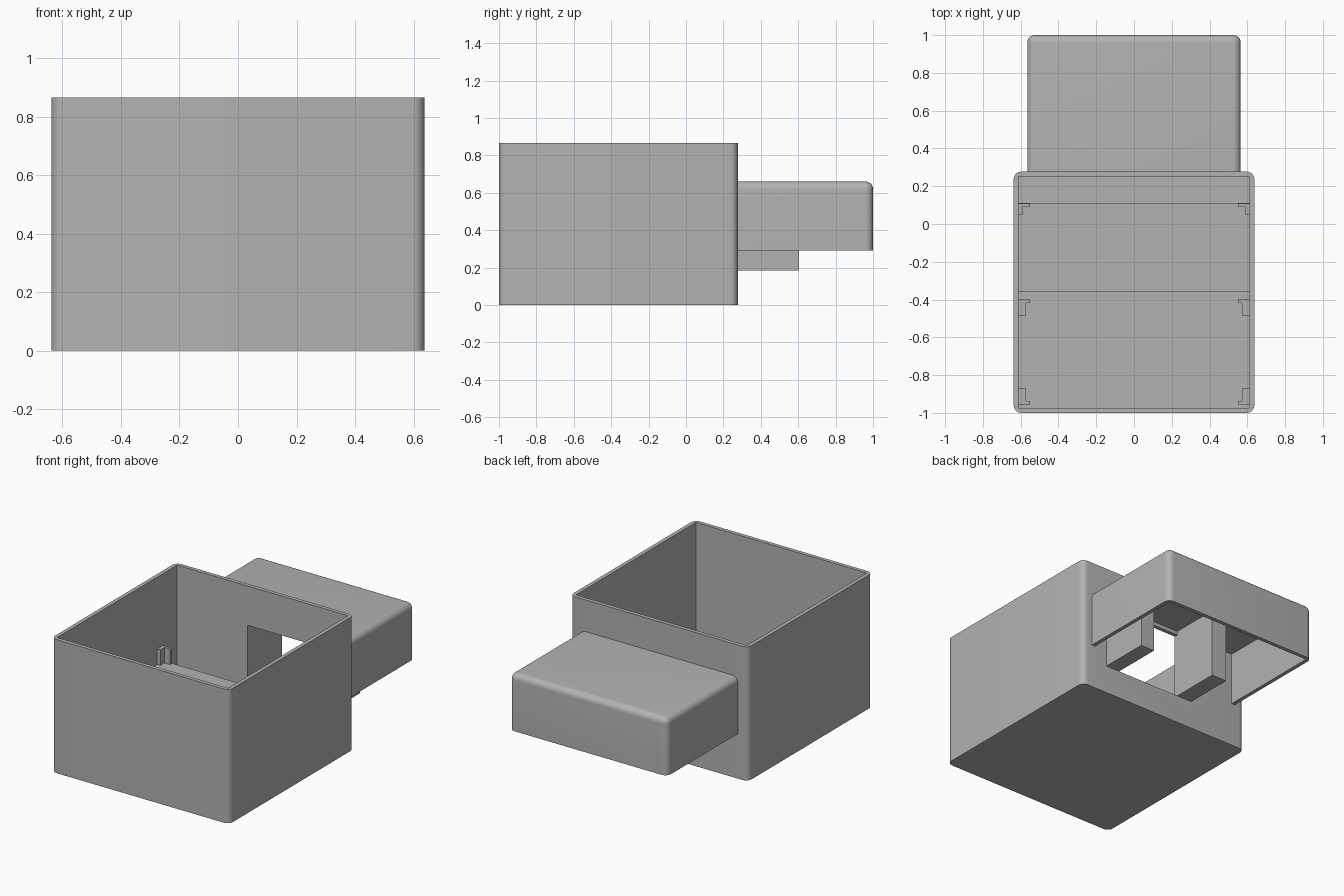
import bpy, bmesh
from mathutils import Vector

cube = bpy.data.objects.get("Cube")
if cube:
    bpy.data.objects.remove(cube, do_unlink=True)

GREY = (0.45, 0.45, 0.45, 1)
mat = bpy.data.materials.new("light grey plastic")
mat.use_nodes = True
mat.diffuse_color = GREY
mat.node_tree.nodes["Principled BSDF"].inputs["Base Color"].default_value = GREY

WALL = 0.025


def block(name, lo, hi, rounded=None, radius=0.04):
    """Box between two corners; edges chosen by the rounded rule are bevelled."""
    lo, hi = Vector(lo), Vector(hi)
    bm = bmesh.new()
    bmesh.ops.create_cube(bm, size=1)
    for v in bm.verts:
        v.co = (lo + hi) / 2 + v.co * (hi - lo)
    if rounded:
        edges = [e for e in bm.edges if rounded(*[v.co for v in e.verts])]
        bmesh.ops.bevel(bm, geom=edges, offset=radius, segments=8,
                        profile=0.5, affect='EDGES')
    mesh = bpy.data.meshes.new(name)
    bm.to_mesh(mesh)
    bm.free()
    mesh.materials.append(mat)
    ob = bpy.data.objects.new(name, mesh)
    bpy.context.collection.objects.link(ob)
    return ob


def cut(ob, lo, hi):
    """Subtract a box and remove the cutter."""
    cutter = block("cutter", lo, hi)
    mod = ob.modifiers.new("cut", 'BOOLEAN')
    mod.operation, mod.object, mod.solver = 'DIFFERENCE', cutter, 'EXACT'
    bpy.context.view_layer.objects.active = ob
    bpy.ops.object.modifier_apply(modifier=mod.name)
    bpy.data.objects.remove(cutter, do_unlink=True)


def smooth(ob):
    bpy.ops.object.select_all(action='DESELECT')
    ob.select_set(True)
    bpy.context.view_layer.objects.active = ob
    bpy.ops.object.shade_smooth_by_angle()


def upright(a, b):
    return abs(a.z - b.z) > 0.1


def hood_edge(a, b):
    """Top and upright edges, except those against the box."""
    on_back = a.y > 0.9 and b.y > 0.9
    on_top = a.z > 0.6 and b.z > 0.6
    return (on_back and upright(a, b)) or (on_top and (a.y > 0.9 or b.y > 0.9))


# Open-topped box with a doorway in its back wall
bin_box = block("open_box", (-0.637, -1, 0), (0.637, 0.277, 0.865), upright)
cut(bin_box, (-0.612, -0.975, WALL), (0.612, 0.252, 1))
cut(bin_box, (-0.11, 0.2, 0.185), (0.35, 0.3, 0.61))
smooth(bin_box)

# Hood behind the box, open underneath
hood = block("rear_hood", (-0.565, 0.265, 0.29), (0.565, 1, 0.66), hood_edge)
cut(hood, (-0.54, 0.2, 0.2), (0.54, 0.975, 0.635))
smooth(hood)

# Posts on both sides of the doorway
for name, x0, x1 in (("left_post", 0.35, 0.45), ("right_post", -0.22, -0.11)):
    block(name, (x0, 0.27, 0.185), (x1, 0.605, 0.64))

# Raised shelf across the box
block("inner_shelf", (-0.615, -0.36, 0.02), (0.615, 0.11, 0.30))

# L-shaped corner brackets: corner y, arm direction, base height, side arm
for name, y, way, z, thick, arm in (("front", -0.955, 1, WALL, 0.04, 0.085),
                                    ("middle", -0.4, -1, WALL, 0.04, 0.085),
                                    ("rear", 0.108, -1, 0.3, 0.022, 0.06)):
    for side, s in (("left", 1), ("right", -1)):
        for part, reach, depth in (("side", thick, arm), ("cross", 0.062, 0.018)):
            xs = sorted((s * 0.614, s * (0.612 - reach)))
            ys = sorted((y, y + way * depth))
            block(f"{name}_{side}_bracket_{part}",
                  (xs[0], ys[0], z - 0.005), (xs[1], ys[1], z + 0.1))
